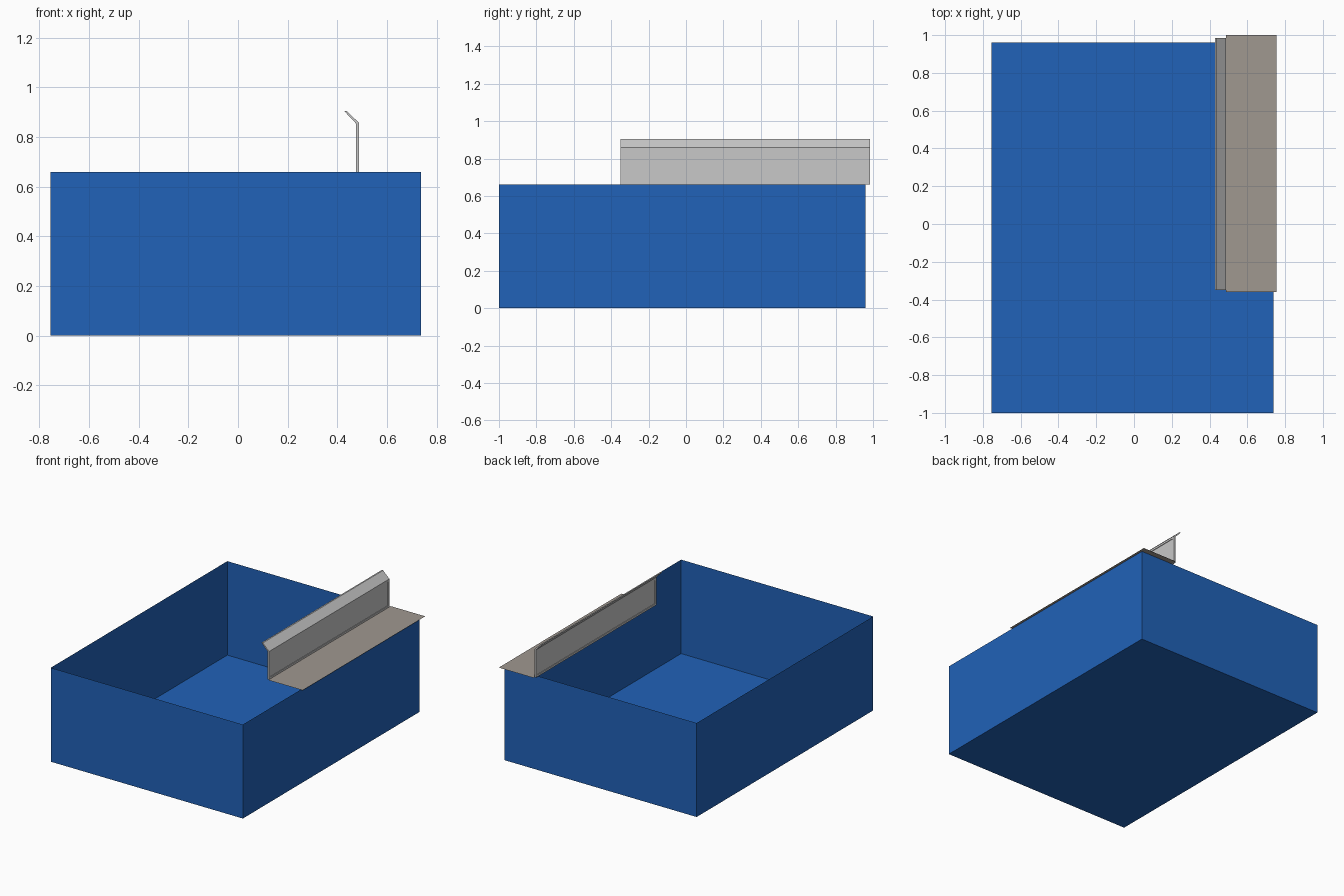
import bpy, bmesh
from mathutils import Vector

cube = bpy.data.objects.get("Cube")
if cube:
    bpy.data.objects.remove(cube, do_unlink=True)


def material(name, rgb):
    m = bpy.data.materials.new(name)
    m.use_nodes = True
    m.diffuse_color = (*rgb, 1)
    m.node_tree.nodes["Principled BSDF"].inputs["Base Color"].default_value = (*rgb, 1)
    return m


def add_object(name, bm, mat):
    mesh = bpy.data.meshes.new(name)
    bm.to_mesh(mesh)
    bm.free()
    mesh.materials.append(mat)
    ob = bpy.data.objects.new(name, mesh)
    bpy.context.collection.objects.link(ob)
    return ob


def box(low, high):
    bm = bmesh.new()
    bmesh.ops.create_cube(bm, size=1)
    low, high = Vector(low), Vector(high)
    for v in bm.verts:
        v.co = (low + high) / 2 + v.co * (high - low)
    return bm


blue = material("blue", (0.015, 0.122, 0.479))
grey = material("light grey", (0.578, 0.578, 0.578))
taupe = material("taupe", (0.352, 0.314, 0.279))

# Open thin-walled tub
rim = 0.66
bm = box((-0.755, -1, 0), (0.738, 0.96, rim))
bm.normal_update()
bmesh.ops.delete(bm, geom=[f for f in bm.faces if f.normal.z > 0.5], context='FACES_ONLY')
add_object("tub", bm, blue)

# Flat ledge over the side wall
bm = bmesh.new()
bmesh.ops.create_grid(bm, x_segments=1, y_segments=1, size=0.5)
for v in bm.verts:
    v.co = (0.621 + v.co.x * 0.268, 0.32 + v.co.y * 1.36, rim + 0.001)
add_object("side_ledge", bm, taupe)

# Upright panel with a bent top lip, extruded along y
profile = [(0.475, rim), (0.487, rim), (0.487, 0.858), (0.438, 0.905),
           (0.428, 0.905), (0.475, 0.855)]
bm = bmesh.new()
face = bm.faces.new([bm.verts.new((x, -0.35, z)) for x, z in profile])
ext = bmesh.ops.extrude_face_region(bm, geom=[face])
for v in ext["geom"]:
    if isinstance(v, bmesh.types.BMVert):
        v.co.y = 0.985
bmesh.ops.recalc_face_normals(bm, faces=bm.faces[:])

# Shallow framed recess on both broad sides
sides = [f for f in bm.faces if abs(f.normal.x) > 0.99]
bmesh.ops.inset_individual(bm, faces=sides, thickness=0.02)
bmesh.ops.inset_individual(bm, faces=sides, thickness=0.0002, depth=-0.004)
add_object("splash_panel", bm, grey)
